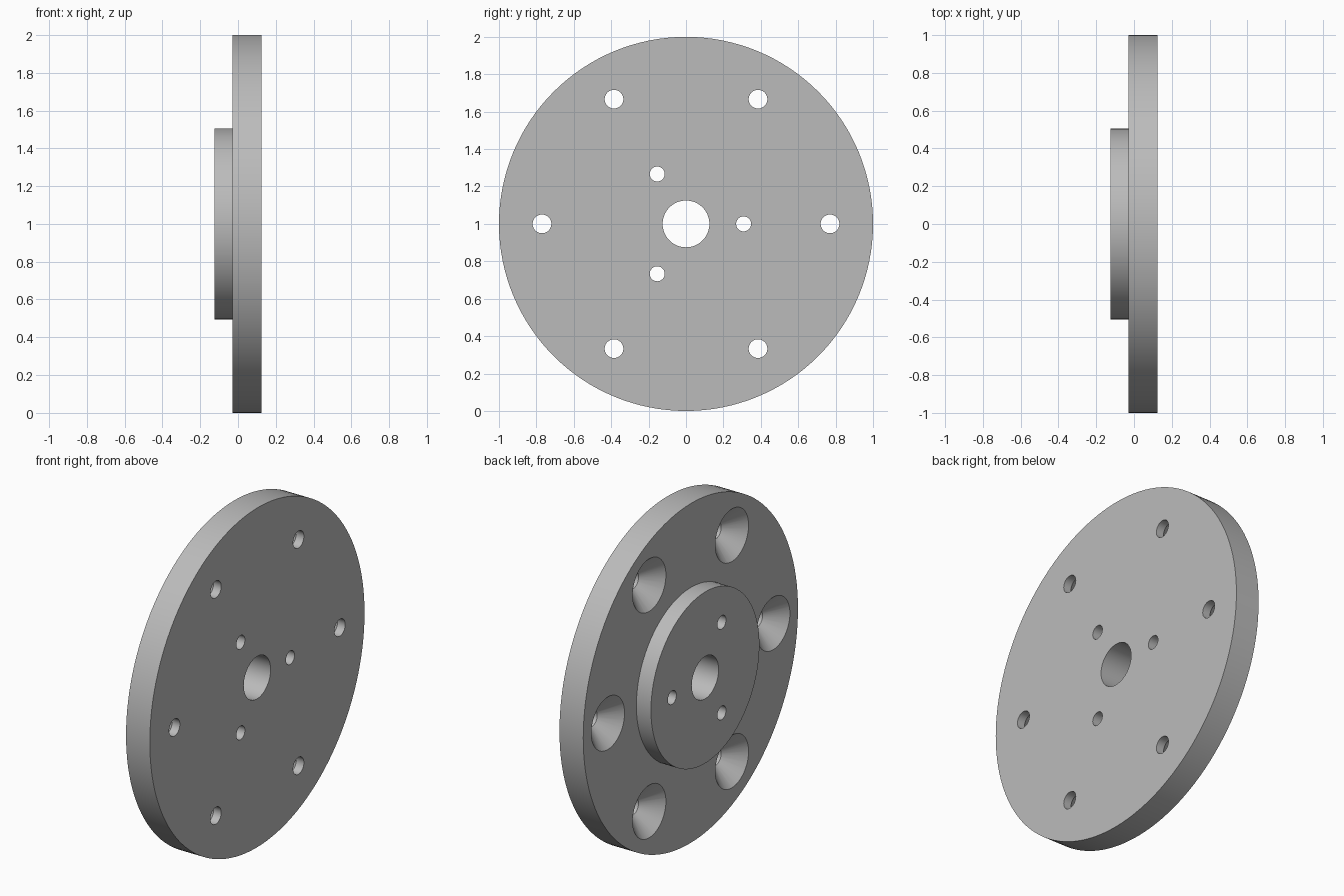
import bpy, bmesh, math

if "Cube" in bpy.data.objects:
    bpy.data.objects.remove(bpy.data.objects["Cube"], do_unlink=True)

# Dimensions along the x axis
BOSS_FACE, PLATE_BACK, PLATE_FACE = -0.125, -0.03, 0.125
CENTRE_Z = 1.0

steel = bpy.data.materials.new("plain_grey")
steel.use_nodes = True
grey = (0.5, 0.5, 0.5, 1)
steel.diffuse_color = grey
steel.node_tree.nodes["Principled BSDF"].inputs["Base Color"].default_value = grey


def lathe(bm, profile, y=0.0, z=0.0, sides=64):
    """Closed solid turned around the x axis; profile is (x, radius) pairs."""
    rings = []
    for x, r in profile:
        angles = [math.tau * i / sides for i in range(sides)]
        rings.append([bm.verts.new((x, y + r * math.cos(a), CENTRE_Z + z + r * math.sin(a)))
                      for a in angles])
    for a, b in zip(rings, rings[1:]):
        for i in range(sides):
            j = (i + 1) % sides
            bm.faces.new((a[i], a[j], b[j], b[i]))
    bm.faces.new(rings[0])
    bm.faces.new(rings[-1])


def finish(bm, name):
    bmesh.ops.recalc_face_normals(bm, faces=bm.faces)
    mesh = bpy.data.meshes.new(name)
    bm.to_mesh(mesh)
    bm.free()
    mesh.materials.append(steel)
    obj = bpy.data.objects.new(name, mesh)
    bpy.context.collection.objects.link(obj)
    return obj


# Round plate with a raised boss
bm = bmesh.new()
lathe(bm, [(BOSS_FACE, 0.505), (PLATE_BACK, 0.505), (PLATE_BACK, 1), (PLATE_FACE, 1)], sides=128)
flange = finish(bm, "flange_plate")

# Bore, three pin holes and six countersunk bolt holes
bm = bmesh.new()
lathe(bm, [(-0.2, 0.125), (0.2, 0.125)])
for i in range(3):
    a = math.tau * i / 3
    lathe(bm, [(-0.2, 0.04), (0.2, 0.04)], 0.308 * math.cos(a), 0.308 * math.sin(a), 40)
for i in range(6):
    a = math.tau * i / 6
    lathe(bm, [(-0.06, 0.155), (PLATE_BACK, 0.155), (PLATE_BACK + 0.105, 0.05), (0.2, 0.05)],
          0.77 * math.cos(a), 0.77 * math.sin(a), 48)
cutter = finish(bm, "hole_cutter")
cutter.hide_render = True

# Cut the holes
cut = flange.modifiers.new("holes", "BOOLEAN")
cut.operation = "DIFFERENCE"
cut.solver = "EXACT"
cut.object = cutter
bpy.context.view_layer.objects.active = flange
flange.select_set(True)
bpy.ops.object.modifier_apply(modifier=cut.name)
bpy.data.objects.remove(cutter, do_unlink=True)

bpy.ops.object.shade_smooth_by_angle(angle=math.radians(30))
